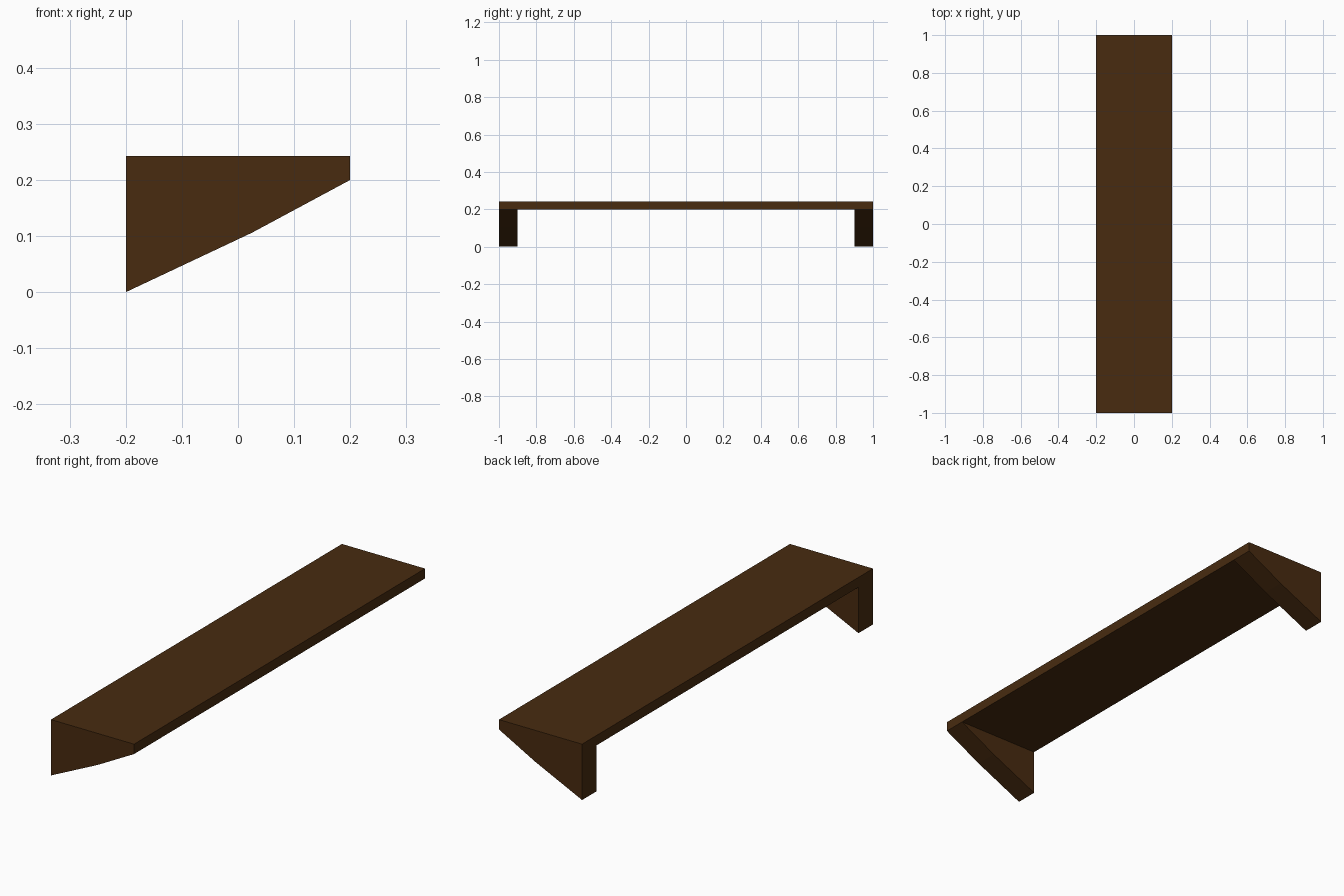
import bpy
import bmesh

if "Cube" in bpy.data.objects:
    bpy.data.objects.remove(bpy.data.objects["Cube"])

wood = bpy.data.materials.new("dark_wood")
wood.diffuse_color = (0.065, 0.024, 0.005, 1)
wood.use_nodes = True
wood.node_tree.nodes["Principled BSDF"].inputs["Base Color"].default_value = wood.diffuse_color


def extrude_profile(name, profile, y0, y1):
    """Extrude an x-z outline from y0 to y1."""
    bm = bmesh.new()
    face = bm.faces.new([bm.verts.new((x, y0, z)) for x, z in profile])
    out = bmesh.ops.extrude_face_region(bm, geom=[face])
    verts = [v for v in out["geom"] if isinstance(v, bmesh.types.BMVert)]
    bmesh.ops.translate(bm, verts=verts, vec=(0, y1 - y0, 0))
    bmesh.ops.recalc_face_normals(bm, faces=bm.faces)
    mesh = bpy.data.meshes.new(name)
    bm.to_mesh(mesh)
    bm.free()
    mesh.materials.append(wood)
    obj = bpy.data.objects.new(name, mesh)
    bpy.context.collection.objects.link(obj)
    return obj


W, UNDER, TOP = 0.2, 0.2, 0.243

# Shelf board
extrude_profile("shelf_board", [(-W, UNDER), (W, UNDER), (W, TOP), (-W, TOP)], -1, 1)

# Wedge brackets under both ends, with a slight bend in the sloping edge
wedge = [(-W, 0), (0.025, 0.106), (W, UNDER), (-W, UNDER)]
for name, y0, y1 in (("front_bracket", -1, -0.9), ("back_bracket", 0.9, 1)):
    extrude_profile(name, wedge, y0, y1)
